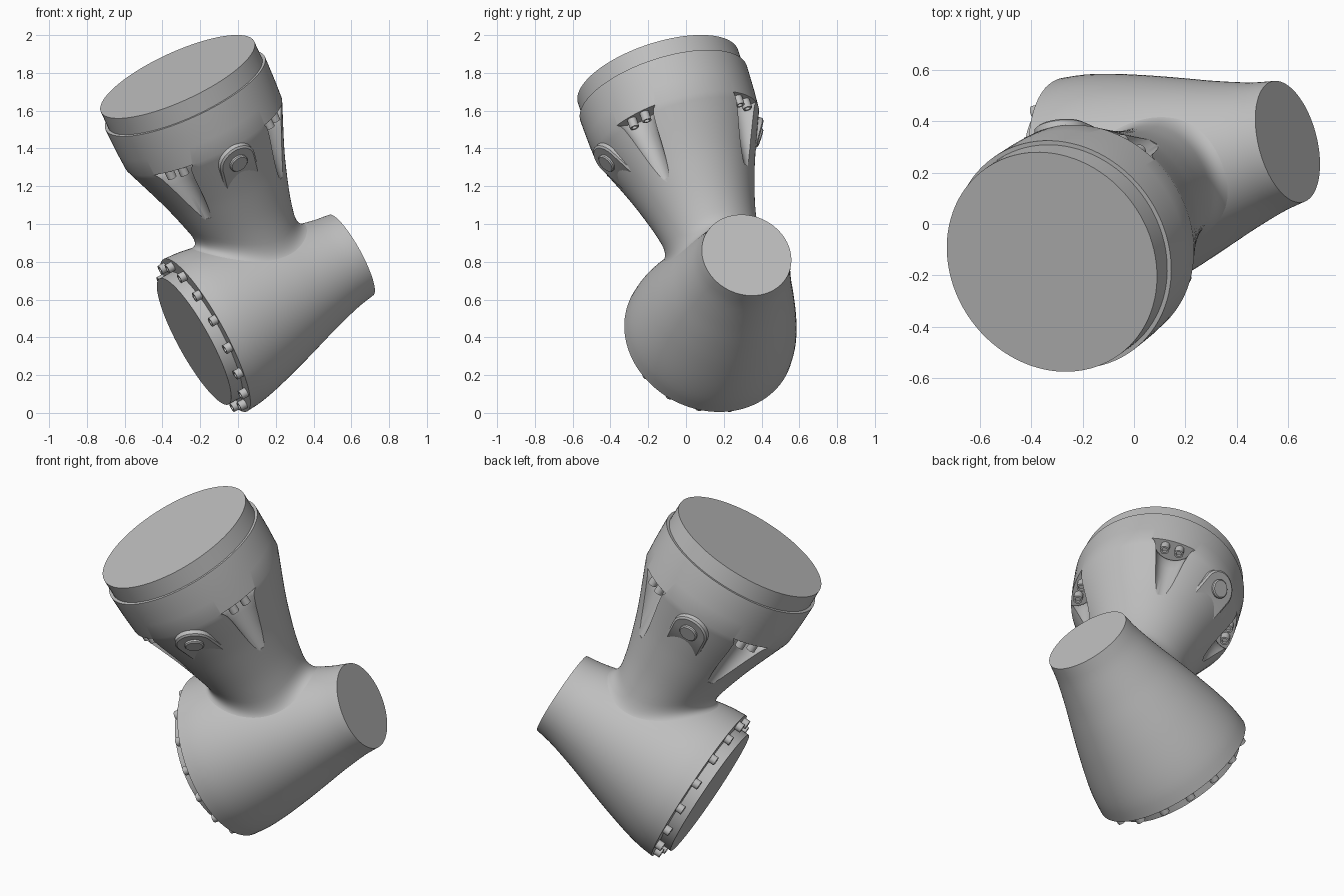
import bpy, bmesh, math
from mathutils import Vector, Matrix

if "Cube" in bpy.data.objects:
    bpy.data.objects.remove(bpy.data.objects["Cube"])

grey = bpy.data.materials.new("cast_grey")
grey.use_nodes = True
colour = (0.52, 0.52, 0.52, 1)
grey.diffuse_color = colour
grey.node_tree.nodes["Principled BSDF"].inputs["Base Color"].default_value = colour
TAU = 2 * math.pi


def frame(origin, axis, ref):
    """Matrix whose z follows axis and whose x leans towards ref."""
    z = Vector(axis).normalized()
    x = Vector(ref)
    x = (x - z * x.dot(z)).normalized()
    m = Matrix((x, z.cross(x), z)).transposed().to_4x4()
    m.translation = Vector(origin)
    return m


def finish(name, bm, matrix, smooth=True):
    bmesh.ops.recalc_face_normals(bm, faces=bm.faces)
    mesh = bpy.data.meshes.new(name)
    bm.to_mesh(mesh)
    bm.free()
    mesh.materials.append(grey)
    ob = bpy.data.objects.new(name, mesh)
    ob.matrix_world = matrix
    bpy.context.collection.objects.link(ob)
    if smooth:
        shade(ob)
    return ob


def shade(ob):
    bpy.ops.object.select_all(action="DESELECT")
    ob.select_set(True)
    bpy.context.view_layer.objects.active = ob
    bpy.ops.object.shade_smooth_by_angle(angle=math.radians(35))


def skin(bm, rings):
    """Join closed rings of points into a tube and cap its first end."""
    rows = [[bm.verts.new(p) for p in ring] for ring in rings]
    n = len(rows[0])
    for a, b in zip(rows, rows[1:]):
        for i in range(n):
            j = (i + 1) % n
            bm.faces.new((a[i], a[j], b[j], b[i]))
    bm.faces.new(rows[0])
    return rows


def lathe(name, profile, matrix, n=96):
    """Turn (radius, height, optional centre offset) rows into a solid."""
    bm = bmesh.new()
    rows = skin(bm, [[(r * math.cos(TAU * i / n) + sum(shift), r * math.sin(TAU * i / n), h)
                      for i in range(n)] for r, h, *shift in profile])
    bm.faces.new(rows[-1])
    return finish(name, bm, matrix)


def spline(points, t):
    """Smooth radius at t through (t, r) points."""
    t = min(max(t, points[0][0]), points[-1][0])
    k = 0
    while k < len(points) - 2 and t > points[k + 1][0]:
        k += 1

    def slope(i):
        a, b = points[max(i - 1, 0)], points[min(i + 1, len(points) - 1)]
        return (b[1] - a[1]) / (b[0] - a[0])
    (t0, r0), (t1, r1) = points[k], points[k + 1]
    w = t1 - t0
    s = (t - t0) / w
    return ((2*s**3 - 3*s*s + 1) * r0 + (s**3 - 2*s*s + s) * w * slope(k)
            + (3*s*s - 2*s**3) * r1 + (s**3 - s*s) * w * slope(k + 1))


# Tapered body with raised cover plate on the wide end
BODY = [(0, .46), (.09, .452), (.2, .43), (.36, .387), (.5, .345), (.64, .302), (.8, .26), (.903, .243)]
body_frame = frame((-.173, .122, .411), (.773, .199, .425), (.25, -.9, -.1))
steps = [.903 * i / 30 for i in range(31)]
lathe("tapered_body", [(.38, -.07), (.38, 0)] + [(spline(BODY, h), h) for h in steps], body_frame)

# Ring of bolts around the cover plate
down = Vector((.48, 0, -.88)).normalized()
axis = body_frame.col[2].to_3d()
front = down.cross(axis).normalized()
for k in range(16):
    a = math.radians(16) + TAU * k / 16
    pos = body_frame.translation + .42 * (math.cos(a) * front + math.sin(a) * down)
    lathe("cover_bolt", [(.026, -.005), (.026, .036), (.016, .036), (.016, .02)],
          frame(pos, -axis, front), 16)

# Neck: flared tube that fillets into the body
NECK = [(.345, .454), (.45, .413), (.55, .374), (.65, .338), (.8, .292), (.9, .267), (1, .25), (1.1, .24), (1.35, .235)]
neck_frame = frame((-.32, -.148, 1.78), (.4, .29, -.87), (.334, -.93, -.156))
to_body = body_frame.inverted() @ neck_frame
from_body = to_body.inverted()
N = 96


def neck_point(a, t):
    r = spline(NECK, t)
    return Vector((r * math.cos(a), r * math.sin(a), t))


def above_body(p):
    q = to_body @ p
    return math.hypot(q.x, q.y) - spline(BODY, q.z)


def drop_on_body(p):
    q = to_body @ p
    q.z = max(q.z, .03)
    k = (spline(BODY, q.z) - .003) / math.hypot(q.x, q.y)
    return from_body @ Vector((q.x * k, q.y * k, q.z))


columns = []
for i in range(N):
    a = TAU * i / N
    lo, hi = .4, 1.3
    for _ in range(30):
        mid = (lo + hi) / 2
        lo, hi = (mid, hi) if above_body(neck_point(a, mid)) > 0 else (lo, mid)
    out = Vector((math.cos(a), math.sin(a), 0))
    top = lo - .08
    hit = neck_point(a, lo)
    foot = drop_on_body(hit + out * .06)
    col = [Vector((r * out.x, r * out.y, h)) for r, h in
           ((.447, 0), (.447, .1), (.464, .1), (.464, .12), (.46, .25))]
    col += [neck_point(a, .345 + (top - .345) * k / 20) for k in range(21)]
    start = col[-1]
    for k in range(1, 9):
        s = k / 8
        col.append(start * (1 - s)**2 + hit * 2 * s * (1 - s) + foot * s * s)
    columns.append(col)
bm = bmesh.new()
rows = skin(bm, list(zip(*columns)))
hub = bm.verts.new((0, 0, 1.33))
for i in range(N):
    bm.faces.new((rows[-1][i], rows[-1][(i + 1) % N], hub))
neck = finish("flared_neck", bm, neck_frame, smooth=False)

# Four bolt pockets, wide at the collar and fading out down the neck
POCKET = [(.125, .345, .46), (.108, .36, .452), (.095, .385, .443),
          (.08, .45, .423), (.065, .55, .396), (.05, .7, .368)]
for k in range(4):
    spin = neck_frame @ Matrix.Rotation(TAU * (k + .5) / 4, 4, "Z")
    cutter = lathe("pocket_cutter", POCKET, spin, 48)
    cutter.hide_render = True
    cut = neck.modifiers.new("pocket", "BOOLEAN")
    cut.operation, cut.object, cut.solver = "DIFFERENCE", cutter, "EXACT"
    bpy.context.view_layer.update()
    bpy.context.view_layer.objects.active = neck
    bpy.ops.object.modifier_apply(modifier=cut.name)
    bpy.data.objects.remove(cutter)
    for side in (-.04, .04):
        lathe("pocket_bolt", [(.025, .34), (.025, .395), (.015, .395), (.015, .38)],
              spin @ Matrix.Translation((.415, side, 0)), 16)
shade(neck)

# Arched boss with a round plug on the front and back of the neck
for turn in (0, math.pi):
    tilt = (neck_frame @ Matrix.Rotation(turn, 4, "Z") @ Matrix.Translation((.418, 0, .44))
            @ Matrix.Rotation(math.radians(90 - 31), 4, "Y"))
    arch = [(.105 * math.cos(a), .105 * math.sin(a))
            for a in (math.pi * (k / 24 - .5) for k in range(25))]
    arch = [(-.17, -.105)] + arch + [(-.17, .105)]
    bm = bmesh.new()
    rows = skin(bm, [[(x * s, y * s, h) for x, y in arch]
                     for h, s in ((-.07, 1), (.004, 1), (.012, .9))])
    bm.faces.new(rows[-1])
    finish("arched_boss", bm, tilt)
    lathe("boss_plug", [(.052, 0), (.052, .022), (.046, .028)], tilt, 32)
